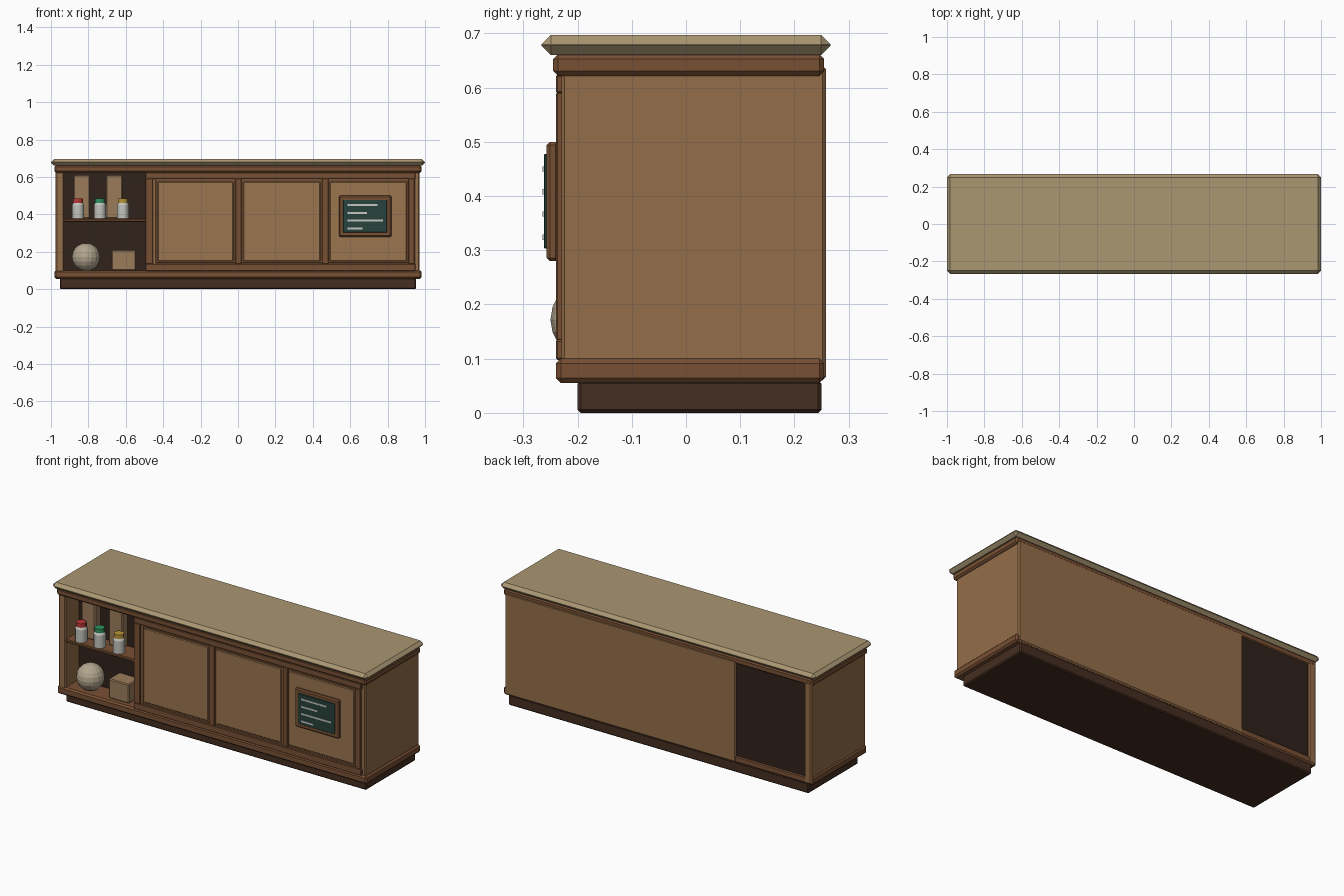
import bpy
from mathutils import Vector


def mat(name, r, g, b):
    m = bpy.data.materials.new(name)
    m.diffuse_color = (r, g, b, 1)
    return m


TAN = mat("tan_wood", 0.30, 0.155, 0.066)
PANEL = mat("panel_wood", 0.33, 0.18, 0.08)
TRIM = mat("trim_wood", 0.19, 0.080, 0.033)
PLINTH = mat("plinth_wood", 0.06, 0.027, 0.015)
DARK = mat("dark_interior", 0.030, 0.016, 0.011)
TOP = mat("counter_stone", 0.40, 0.31, 0.17)
BOARD = mat("chalkboard", 0.02, 0.055, 0.045)
CHALK = mat("chalk", 0.55, 0.58, 0.53)
JAR = mat("jar_white", 0.55, 0.55, 0.52)
BALL = mat("ball_cream", 0.45, 0.38, 0.27)
BAG = mat("paper_brown", 0.33, 0.20, 0.105)
LIDS = [mat("lid_red", 0.5, 0.04, 0.04), mat("lid_green", 0.03, 0.3, 0.12),
        mat("lid_yellow", 0.5, 0.32, 0.04)]


def box(name, x0, x1, y0, y1, z0, z1, m, bevel=0.0):
    """Box from its extents, with an optional chamfer."""
    bpy.ops.mesh.primitive_cube_add(size=1)
    o = bpy.context.object
    o.name = name
    for v in o.data.vertices:
        v.co = Vector(((x0 + x1) / 2 + v.co.x * (x1 - x0),
                       (y0 + y1) / 2 + v.co.y * (y1 - y0),
                       (z0 + z1) / 2 + v.co.z * (z1 - z0)))
    o.data.materials.append(m)
    if bevel:
        b = o.modifiers.new("chamfer", "BEVEL")
        b.width = bevel
        b.segments = 1
    return o


def cyl(name, x, y, z0, z1, r, m, r2=None):
    bpy.ops.mesh.primitive_cone_add(vertices=12, radius1=r, radius2=r if r2 is None else r2,
                                    depth=z1 - z0, location=(x, y, (z0 + z1) / 2))
    o = bpy.context.object
    o.name = name
    o.data.materials.append(m)
    bpy.ops.object.shade_smooth_by_angle()


# carcass
box("plinth", -0.953, 0.953, -0.20, 0.25, 0, 0.06, PLINTH, 0.006)
box("base_trim", -0.982, 0.982, -0.24, 0.255, 0.055, 0.10, TRIM, 0.009)
box("cabinet_body", -0.495, 0.97, -0.23, 0.258, 0.06, 0.64, TAN, 0.006)
box("left_side_panel", -0.975, -0.93, -0.235, 0.258, 0.06, 0.64, TAN, 0.006)
box("shelf_back", -0.935, -0.49, -0.115, 0.25, 0.06, 0.64, DARK)
box("top_trim", -0.982, 0.982, -0.245, 0.255, 0.622, 0.662, TRIM, 0.009)
box("countertop", -1, 1, -0.267, 0.267, 0.66, 0.697, TOP, 0.0175)

# face frame
box("top_rail", -0.495, 0.95, -0.24, -0.225, 0.59, 0.624, TRIM, 0.003)
box("bottom_rail", -0.495, 0.95, -0.24, -0.225, 0.098, 0.135, TRIM, 0.003)
for i, (a, b) in enumerate([(-0.495, -0.455), (-0.015, 0.02), (0.45, 0.483), (0.912, 0.945)]):
    box(f"stile_{i + 1}", a, b, -0.24, -0.225, 0.133, 0.592, TRIM, 0.003)

# doors: thin trim border with a raised panel
for i, (a, b) in enumerate([(-0.43, -0.025), (0.027, 0.44), (0.49, 0.902)]):
    box(f"door_border_{i + 1}", a - 0.01, b + 0.01, -0.233, -0.225, 0.14, 0.585, TRIM, 0.002)
    box(f"door_panel_{i + 1}", a, b, -0.237, -0.225, 0.15, 0.575, PANEL, 0.004)

# chalkboard with chalk strokes
box("chalkboard_frame", 0.54, 0.82, -0.257, -0.235, 0.28, 0.50, TRIM, 0.006)
box("chalkboard", 0.562, 0.797, -0.262, -0.25, 0.303, 0.478, BOARD, 0.002)
for i, (end, z) in enumerate([(0.747, 0.45), (0.69, 0.408), (0.775, 0.367), (0.665, 0.324)]):
    box(f"chalk_stroke_{i + 1}", 0.585, end, -0.265, -0.26, z - 0.005, z + 0.005, CHALK)

# shelf and goods
box("shelf", -0.932, -0.493, -0.235, -0.11, 0.36, 0.377, TRIM, 0.004)
for i, x in enumerate((-0.855, -0.738, -0.615)):
    cyl(f"jar_{i + 1}", x, -0.2, 0.377, 0.45, 0.032, JAR)
    cyl(f"jar_shoulder_{i + 1}", x, -0.2, 0.45, 0.465, 0.032, JAR, 0.024)
    cyl(f"jar_lid_{i + 1}", x, -0.2, 0.462, 0.485, 0.027, LIDS[i])
for i, x in enumerate((-0.835, -0.662)):
    box(f"paper_bag_{i + 1}", x - 0.044, x + 0.044, -0.165, -0.112, 0.377, 0.61, BAG, 0.006)
box("small_crate", -0.675, -0.545, -0.21, -0.112, 0.10, 0.21, BAG, 0.005)
bpy.ops.mesh.primitive_uv_sphere_add(segments=16, ring_count=10, radius=0.075,
                                     location=(-0.813, -0.175, 0.172))
ball = bpy.context.object
ball.name = "ball"
ball.data.materials.append(BALL)
